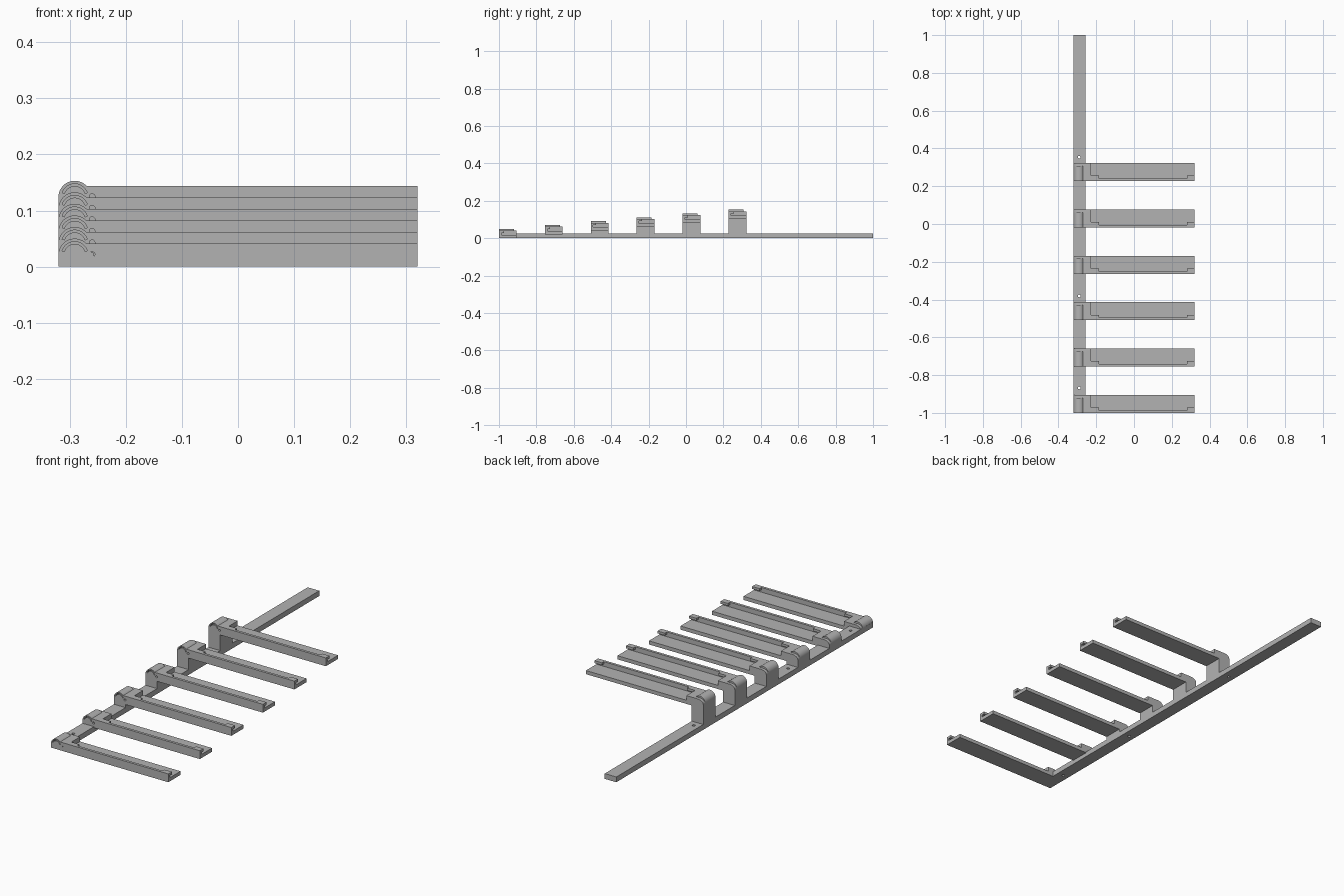
import bpy
import bmesh
from math import sin, cos, radians
from mathutils import Vector

cube = bpy.data.objects.get("Cube")
if cube:
    bpy.data.objects.remove(cube, do_unlink=True)

grey = bpy.data.materials.new("plain grey")
grey.use_nodes = True
grey.diffuse_color = (0.45, 0.45, 0.45, 1)
grey.node_tree.nodes["Principled BSDF"].inputs["Base Color"].default_value = grey.diffuse_color

LEFT, BAR_RIGHT, HUB_RIGHT, TIP = -0.32, -0.257, -0.228, 0.32
CX, RADIUS, ARC_Z = -0.291, 0.029, 0.021
HEIGHT, DEPTH, PLATE = 0.041, 0.095, 0.018


def prism(name, points, start, end, axis="y"):
    """Extrude a closed profile along y (x, z points) or x (y, z points)."""
    def place(p, t):
        return Vector((p[0], t, p[1])) if axis == "y" else Vector((t, p[0], p[1]))
    bm = bmesh.new()
    face = bm.faces.new([bm.verts.new(place(p, start)) for p in points])
    grown = bmesh.ops.extrude_face_region(bm, geom=[face])
    moved = [g for g in grown["geom"] if isinstance(g, bmesh.types.BMVert)]
    shift = place((0, 0), end - start)
    bmesh.ops.translate(bm, verts=moved, vec=shift)
    bmesh.ops.recalc_face_normals(bm, faces=bm.faces)
    mesh = bpy.data.meshes.new(name)
    bm.to_mesh(mesh)
    bm.free()
    mesh.materials.append(grey)
    obj = bpy.data.objects.new(name, mesh)
    bpy.context.collection.objects.link(obj)
    return obj


def box(name, x0, x1, y0, y1, z0, z1):
    return prism(name, [(x0, z0), (x1, z0), (x1, z1), (x0, z1)], y0, y1)


def arc(cx, cz, rx, rz, a0, a1, steps=24):
    angles = [radians(a0 + (a1 - a0) * i / steps) for i in range(steps + 1)]
    return [(cx + rx * cos(a), cz + rz * sin(a)) for a in angles]


def activate(obj):
    bpy.ops.object.select_all(action="DESELECT")
    obj.select_set(True)
    bpy.context.view_layer.objects.active = obj


def cut(obj, cutter):
    cutter.hide_render = True
    mod = obj.modifiers.new("cut", "BOOLEAN")
    mod.operation, mod.solver, mod.object = "DIFFERENCE", "EXACT", cutter
    activate(obj)
    bpy.ops.object.modifier_apply(modifier=mod.name)
    bpy.data.objects.remove(cutter, do_unlink=True)


def smooth(obj):
    activate(obj)
    bpy.ops.object.shade_smooth_by_angle(angle=radians(30))


# Long base bar with vertical screw holes
bar = box("base_bar", LEFT, BAR_RIGHT, -1, 1, 0, 0.026)
for y in (-0.868, -0.381, 0.354):
    bpy.ops.mesh.primitive_cylinder_add(vertices=24, radius=0.007, depth=0.2, location=(-0.29, y, 0))
    cut(bar, bpy.context.object)
smooth(bar)


def hub_outline(z, crown):
    """Post and hub outline, starting at the ground and closed by a crown curve."""
    foot = [(LEFT, 0), (BAR_RIGHT, 0)]
    if z > 0:
        foot += [(BAR_RIGHT, z)]
    return foot + [(HUB_RIGHT, z), (HUB_RIGHT, z + HEIGHT)] + crown


# Six stepped arms, each one on a taller post
for i in range(6):
    z, y = 0.0206 * i, -1 + 0.2455 * i
    tag = f"_{i + 1}"
    back = y + DEPTH

    # Rounded hub with a curved slot and a small hole in its front
    hub = prism("hub" + tag, hub_outline(z, arc(CX, z + ARC_Z, RADIUS, RADIUS, 43.6, 180)), y, y + 0.08)
    slot = (arc(CX, z + ARC_Z, 0.0235, 0.0235, 18, 162)
            + arc(CX, z + ARC_Z, 0.0195, 0.0195, 162, 18))
    cut(hub, prism("slot_cutter", slot, y - 0.01, y + 0.07))
    hole = arc(-0.26, z + 0.022, 0.005, 0.005, 0, 345, 23)
    cut(hub, prism("hole_cutter", hole, y - 0.01, y + 0.03))
    smooth(hub)

    # Lower back shoulder of the hub
    crown = arc(CX, z + ARC_Z, RADIUS, HEIGHT - ARC_Z, 90, 180, 12)
    smooth(prism("hub_back" + tag, hub_outline(z, crown), y + 0.08, back))

    # Arm with a thin shelf and a raised front rim
    rim = y + 0.013
    section = [(y, z), (back, z), (back, z + PLATE), (rim, z + PLATE), (rim, z + HEIGHT), (y, z + HEIGHT)]
    prism("arm" + tag, section, HUB_RIGHT, TIP, "x")

    # Retaining lips at both ends of the rim
    for name, x0, x1 in (("inner_lip", HUB_RIGHT, -0.185), ("outer_lip", 0.28, TIP)):
        box(name + tag, x0, x1, rim, y + 0.028, z + 0.029, z + HEIGHT)
